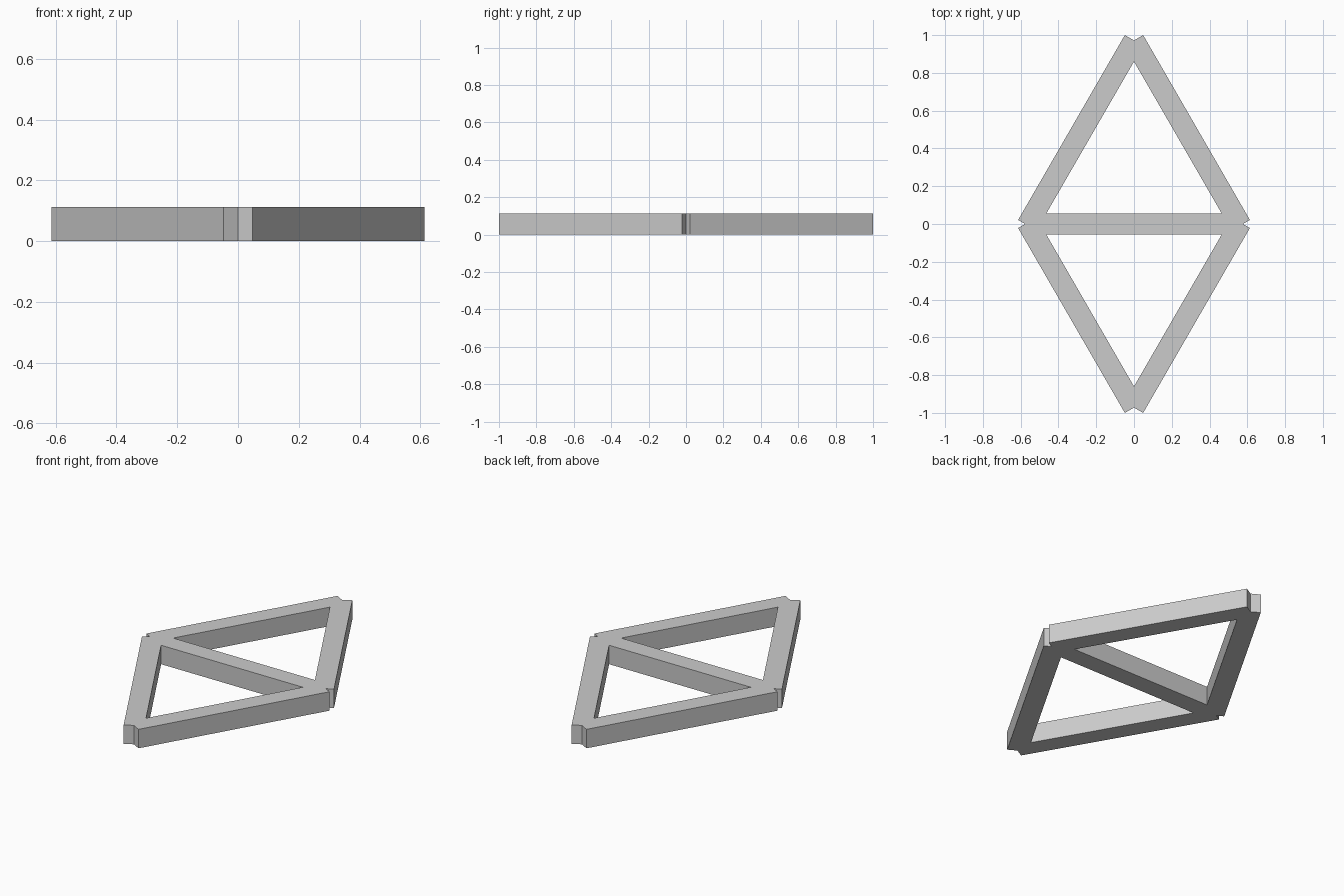
import bpy
import math

if "Cube" in bpy.data.objects:
    bpy.data.objects.remove(bpy.data.objects["Cube"])

L, W, H = 1.13, 0.112, 0.112   # beam length, width, height
APEX = 0.972                   # y of the far end of each sloping beam


def beam(name, x, y, angle):
    """Square-cut beam centred at (x, y), resting on z = 0."""
    bpy.ops.mesh.primitive_cube_add(size=1, location=(x, y, H / 2),
                                    rotation=(0, 0, angle))
    ob = bpy.context.object
    ob.name = name
    ob.scale = (L, W, H)
    bpy.ops.object.transform_apply(location=False, rotation=False, scale=True)
    return ob


# Middle cross beam
beam("cross_beam", 0, 0, 0)

# Four sloping beams forming the diamond outline
a = math.radians(60)
cx = L / 2 * math.cos(a)
cy = APEX - L / 2 * math.sin(a)
for sx, side in ((-1, "left"), (1, "right")):
    for sy, end in ((-1, "front"), (1, "back")):
        beam(f"{end}_{side}_beam", sx * cx, sy * cy, -sx * sy * a)
